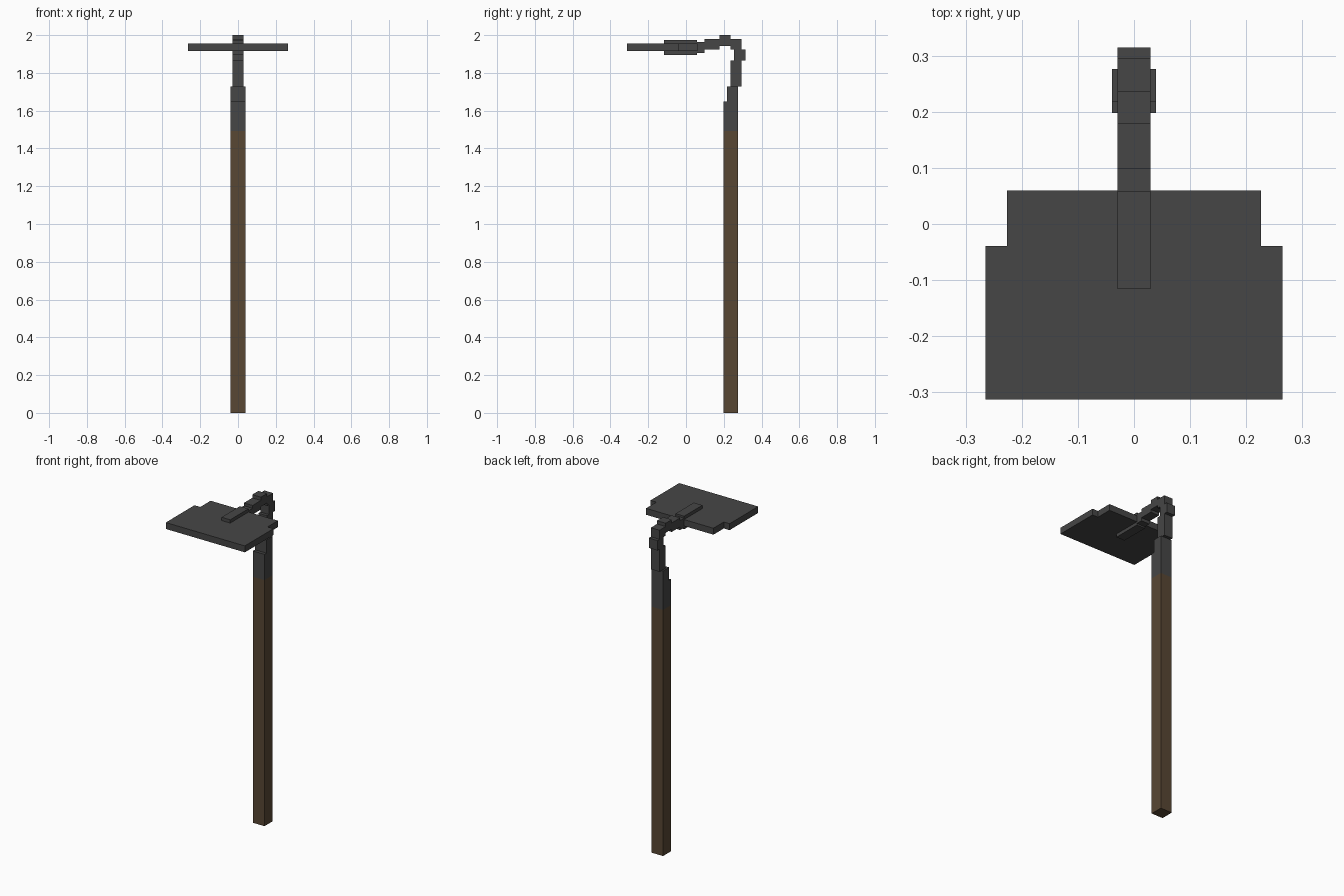
import bpy
import bmesh

if "Cube" in bpy.data.objects:
    bpy.data.objects.remove(bpy.data.objects["Cube"])


def material(name, rgb):
    m = bpy.data.materials.new(name)
    m.diffuse_color = (*rgb, 1.0)
    m.use_nodes = True
    m.node_tree.nodes["Principled BSDF"].inputs["Base Color"].default_value = m.diffuse_color
    return m


WOOD = material("brown_wood", (0.098, 0.063, 0.034))
IRON = material("dark_grey_iron", (0.061, 0.061, 0.061))


def prism(name, outline, z0, z1, mat):
    """Extrude a flat xy outline from z0 up to z1."""
    bm = bmesh.new()
    face = bm.faces.new([bm.verts.new((x, y, z0)) for x, y in outline])
    top = bmesh.ops.extrude_face_region(bm, geom=[face])["geom"]
    verts = [v for v in top if isinstance(v, bmesh.types.BMVert)]
    bmesh.ops.translate(bm, verts=verts, vec=(0, 0, z1 - z0))
    bmesh.ops.recalc_face_normals(bm, faces=bm.faces)
    mesh = bpy.data.meshes.new(name)
    bm.to_mesh(mesh)
    bm.free()
    mesh.materials.append(mat)
    obj = bpy.data.objects.new(name, mesh)
    bpy.context.collection.objects.link(obj)
    return obj


def box(name, half_x, y0, y1, z0, z1, mat):
    outline = [(-half_x, y0), (half_x, y0), (half_x, y1), (-half_x, y1)]
    return prism(name, outline, z0, z1, mat)


# Wooden shaft
box("handle", 0.039, 0.198, 0.276, 0.0, 1.492, WOOD)

# Iron collar gripping the shaft, stepped at the front
box("collar", 0.039, 0.198, 0.276, 1.492, 1.648, IRON)
box("collar_step", 0.039, 0.217, 0.276, 1.648, 1.728, IRON)

# Stepped gooseneck, from the collar over to the blade
NECK = 0.029
for name, y0, y1, z0, z1 in [
    ("neck", 0.236, 0.295, 1.728, 1.865),
    ("neck_back", 0.255, 0.315, 1.865, 1.925),
    ("neck_corner", 0.236, 0.295, 1.925, 1.980),
    ("neck_top", 0.178, 0.236, 1.942, 2.0),
    ("neck_arm", 0.098, 0.178, 1.925, 1.980),
    ("neck_drop", 0.059, 0.098, 1.906, 1.963),
    ("blade_socket", -0.116, 0.059, 1.896, 1.975),
]:
    box(name, NECK, y0, y1, z0, z1, IRON)

# Flat blade with notched rear corners
half = [(0.265, -0.313), (0.265, -0.039), (0.226, -0.039), (0.226, 0.060)]
prism("blade", half + [(-x, y) for x, y in reversed(half)], 1.916, 1.955, IRON)
